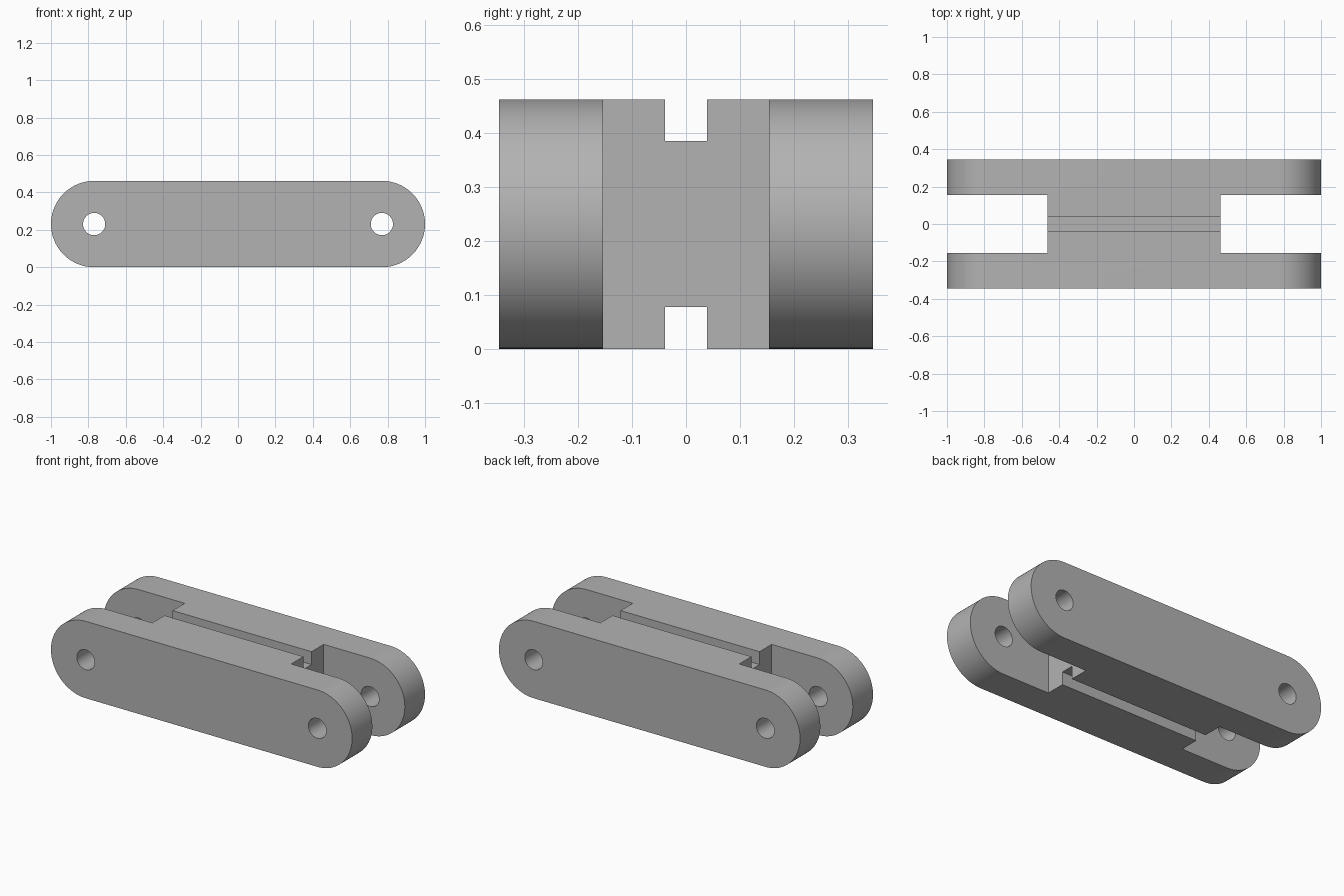
import bpy, bmesh, math

cube = bpy.data.objects.get("Cube")
if cube:
    bpy.data.objects.remove(cube, do_unlink=True)

R = 0.2308           # end radius, also half the height
PIN_X = 1 - R        # hole centres
DEPTH = 0.346        # half depth
SLOT_Y = 0.154       # half width of the fork slots
WEB_X = 0.4615       # half length of the middle web
GROOVE_Y, GROOVE_D = 0.0385, 0.077
ARC = 48

grey = bpy.data.materials.new("plain grey")
grey.use_nodes = True
colour = (0.45, 0.45, 0.45, 1)
grey.diffuse_color = colour
grey.node_tree.nodes["Principled BSDF"].inputs["Base Color"].default_value = colour


def prism(name, profile, half_depth):
    """Extrude an x-z profile along y, centred on y = 0."""
    bm = bmesh.new()
    face = bm.faces.new([bm.verts.new((x, -half_depth, z)) for x, z in profile])
    out = bmesh.ops.extrude_face_region(bm, geom=[face])
    verts = [v for v in out["geom"] if isinstance(v, bmesh.types.BMVert)]
    bmesh.ops.translate(bm, verts=verts, vec=(0, 2 * half_depth, 0))
    bmesh.ops.recalc_face_normals(bm, faces=bm.faces)
    mesh = bpy.data.meshes.new(name)
    bm.to_mesh(mesh)
    bm.free()
    mesh.materials.append(grey)
    obj = bpy.data.objects.new(name, mesh)
    bpy.context.collection.objects.link(obj)
    return obj


def box(x0, x1, z0, z1):
    return [(x0, z0), (x1, z0), (x1, z1), (x0, z1)]


def arc(cx, radius, start, sweep, steps):
    angles = [start + sweep * i / steps for i in range(steps + 1)]
    return [(cx + radius * math.cos(a), R + radius * math.sin(a)) for a in angles]


# Round-ended link body
body = prism("link_body", arc(PIN_X, R, -math.pi / 2, math.pi, ARC)
             + arc(-PIN_X, R, math.pi / 2, math.pi, ARC), DEPTH)

# Fork slots and pin holes at each end, then top and bottom grooves
cutters = []
for side, s in (("left", 1), ("right", -1)):
    x0, x1 = sorted((s * WEB_X, s * 1.2))
    cutters.append(prism(side + "_slot_cutter", box(x0, x1, -0.1, 2 * R + 0.1), SLOT_Y))
    hole = arc(s * PIN_X, 0.0595, 0, 2 * math.pi, ARC)[:-1]
    cutters.append(prism(side + "_hole_cutter", hole, DEPTH + 0.1))
for place, z0, z1 in (("bottom", -0.1, GROOVE_D), ("top", 2 * R - GROOVE_D, 2 * R + 0.1)):
    cutters.append(prism(place + "_groove_cutter", box(-0.6, 0.6, z0, z1), GROOVE_Y))

bpy.ops.object.select_all(action="DESELECT")
body.select_set(True)
bpy.context.view_layer.objects.active = body
for cutter in cutters:
    mod = body.modifiers.new(cutter.name, "BOOLEAN")
    mod.operation, mod.solver, mod.object = "DIFFERENCE", "EXACT", cutter
    bpy.ops.object.modifier_apply(modifier=mod.name)
    bpy.data.objects.remove(cutter, do_unlink=True)

bpy.ops.object.shade_smooth_by_angle(angle=math.radians(30))
